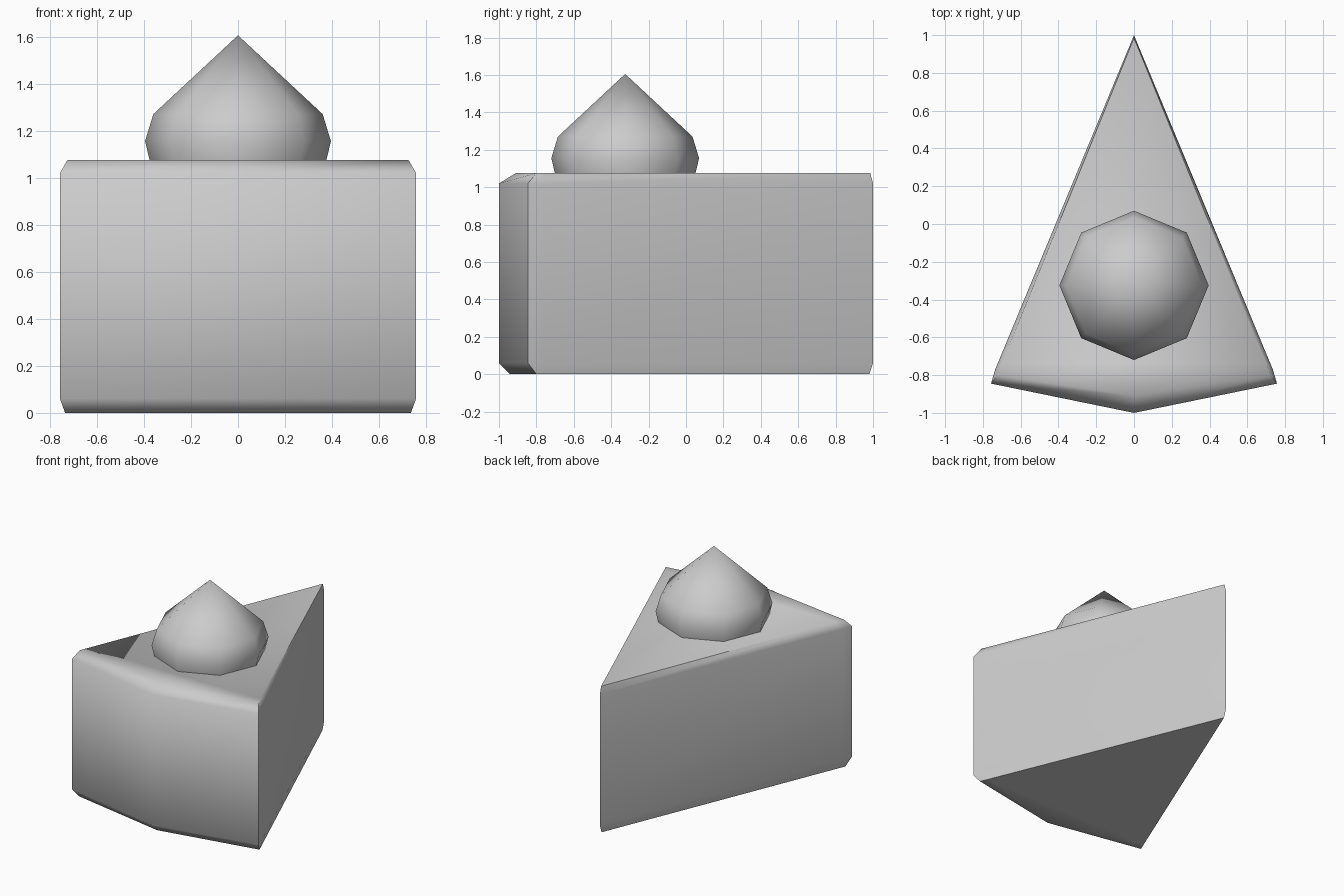
import bpy
import bmesh
from math import cos, sin, pi, radians

cube = bpy.data.objects.get("Cube")
if cube:
    bpy.data.objects.remove(cube, do_unlink=True)

grey = bpy.data.materials.new("light_grey")
grey.use_nodes = True
grey.diffuse_color = (0.6, 0.6, 0.6, 1)
grey.node_tree.nodes["Principled BSDF"].inputs["Base Color"].default_value = (0.6, 0.6, 0.6, 1)


def loft(name, rings, apex=None):
    """Skin closed rings of points from bottom to top, capping both ends."""
    bm = bmesh.new()
    loops = [[bm.verts.new(p) for p in ring] for ring in rings]
    n = len(loops[0])
    for low, high in zip(loops, loops[1:]):
        for i in range(n):
            j = (i + 1) % n
            bm.faces.new((low[i], low[j], high[j], high[i]))
    bm.faces.new(loops[0][::-1])
    if apex:
        tip = bm.verts.new(apex)
        for i in range(n):
            bm.faces.new((loops[-1][i], loops[-1][(i + 1) % n], tip))
    else:
        bm.faces.new(loops[-1])
    bmesh.ops.recalc_face_normals(bm, faces=bm.faces)
    mesh = bpy.data.meshes.new(name)
    bm.to_mesh(mesh)
    bm.free()
    mesh.materials.append(grey)
    obj = bpy.data.objects.new(name, mesh)
    bpy.context.collection.objects.link(obj)
    bpy.ops.object.select_all(action="DESELECT")
    obj.select_set(True)
    bpy.context.view_layer.objects.active = obj
    bpy.ops.object.shade_smooth_by_angle(angle=radians(75))
    return obj


def wedge_ring(z, tip, side, corner, front):
    """Mirrored wedge outline: pointed back, two front corners, bowed front."""
    sx, sy = side
    cx, cy = corner
    return [(0, tip, z), (-sx, sy, z), (-cx, cy, z),
            (0, front, z), (cx, cy, z), (sx, sy, z)]


# Slice body with softened top and bottom rims
loft("cake_slice", [
    wedge_ring(0, 0.98, (0.71, -0.74), (0.735, -0.80), -0.94),
    wedge_ring(0.06, 1, (0.735, -0.77), (0.757, -0.845), -1),
    wedge_ring(1.02, 1, (0.735, -0.77), (0.757, -0.845), -1),
    wedge_ring(1.075, 0.985, (0.70, -0.74), (0.725, -0.80), -0.91),
])

# Eight-sided pointed dollop on top
profile = [(0.37, 1.05), (0.395, 1.155), (0.36, 1.27)]
loft("cream_dollop",
     [[(r * cos(k * pi / 4), -0.325 + r * sin(k * pi / 4), z) for k in range(8)]
      for r, z in profile],
     apex=(0, -0.325, 1.605))
